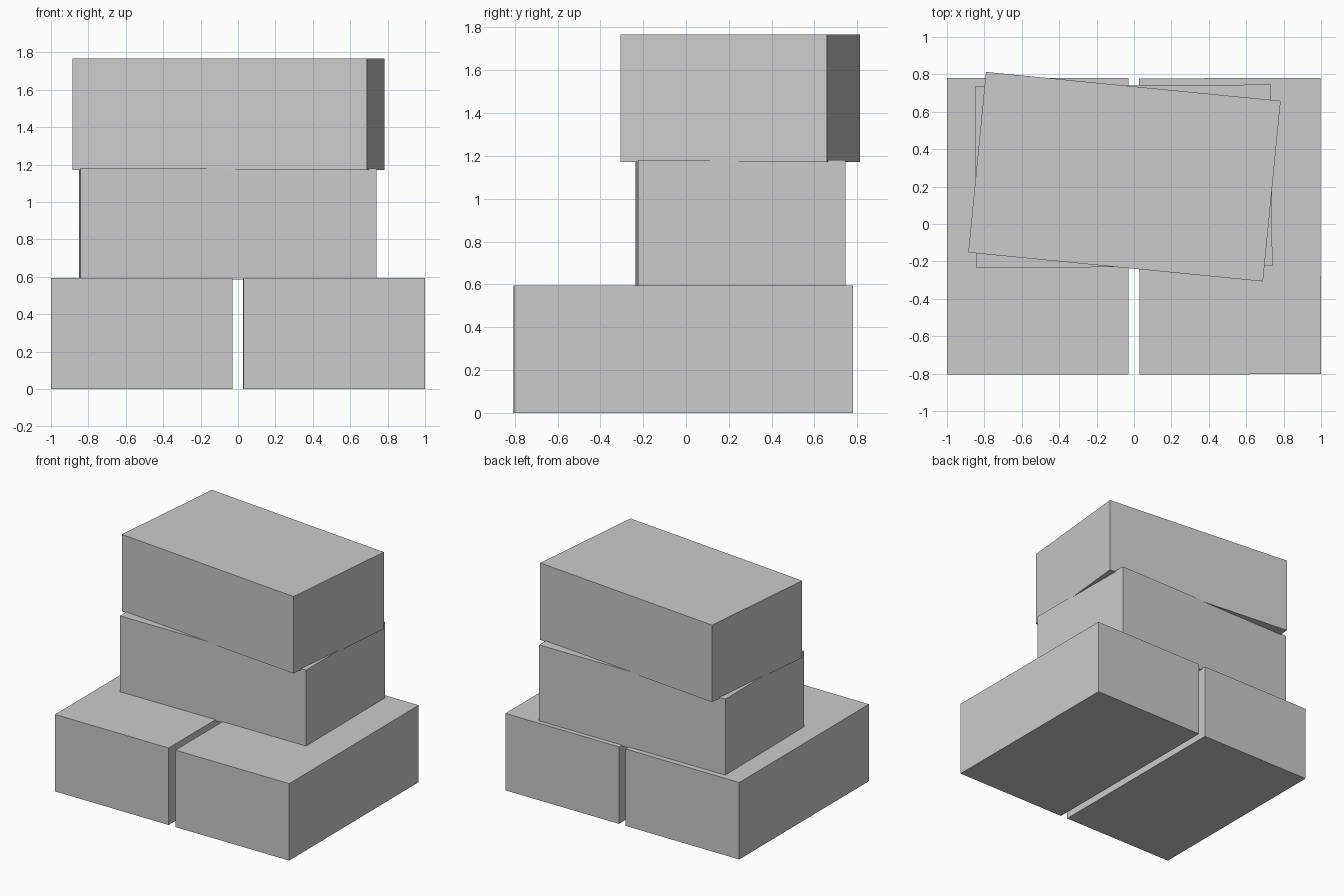
import bpy
from math import radians

cube = bpy.data.objects.get("Cube")
if cube:
    bpy.data.objects.remove(cube, do_unlink=True)

# One plain grey for every block
grey = bpy.data.materials.new("plain grey")
grey.use_nodes = True
colour = (0.6, 0.6, 0.6, 1)
grey.diffuse_color = colour
grey.node_tree.nodes["Principled BSDF"].inputs["Base Color"].default_value = colour

WIDTH, LENGTH, HEIGHT = 0.97, 1.583, 0.594
SINK = 0.008  # each layer settles slightly into the one below


def block(name, x, y, layer, turn):
    """Add one identical block on a layer, turned about z in degrees."""
    z = layer * (HEIGHT - SINK) + HEIGHT / 2
    bpy.ops.mesh.primitive_cube_add(size=1, location=(x, y, z),
                                    rotation=(0, 0, radians(turn)))
    ob = bpy.context.object
    ob.name = name
    ob.scale = (WIDTH, LENGTH, HEIGHT)
    ob.data.materials.append(grey)


# Two blocks side by side, with two more stacked crosswise
block("base_block_right", -0.515, -0.012, 0, 0)
block("base_block_left", 0.513, -0.012, 0, 0.1)
block("middle_block", -0.055, 0.255, 1, 90.4)
block("top_block", -0.051, 0.253, 2, 84.4)
